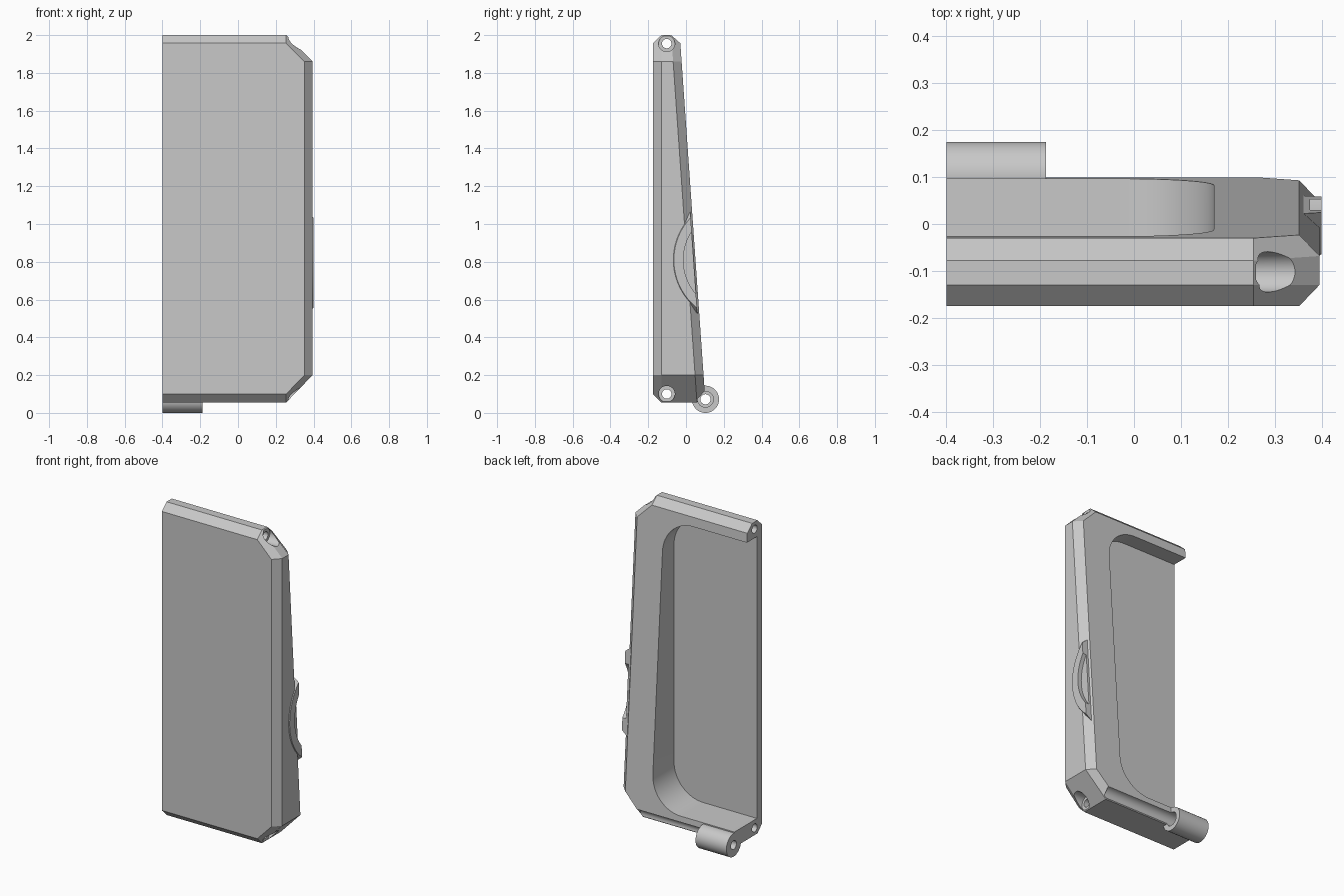
import bpy, bmesh, math
from mathutils import Matrix, Vector

if "Cube" in bpy.data.objects:
    bpy.data.objects.remove(bpy.data.objects["Cube"], do_unlink=True)

grey = bpy.data.materials.new("plain_grey")
grey.use_nodes = True
COLOR = (0.58, 0.58, 0.58, 1)
grey.diffuse_color = COLOR
grey.node_tree.nodes["Principled BSDF"].inputs["Base Color"].default_value = COLOR


def finish(name, bm):
    bmesh.ops.recalc_face_normals(bm, faces=bm.faces[:])
    mesh = bpy.data.meshes.new(name)
    bm.to_mesh(mesh)
    bm.free()
    mesh.materials.append(grey)
    obj = bpy.data.objects.new(name, mesh)
    bpy.context.collection.objects.link(obj)
    return obj


def hull(name, points):
    bm = bmesh.new()
    for p in points:
        bm.verts.new(p)
    bmesh.ops.convex_hull(bm, input=bm.verts[:])
    bmesh.ops.dissolve_limit(bm, angle_limit=0.01, verts=bm.verts[:], edges=bm.edges[:])
    return finish(name, bm)


def rod(name, x0, x1, y, z, r0, r1=None, sides=48):
    """Round bar along x from x0 to x1."""
    bm = bmesh.new()
    place = Matrix.Translation(((x0 + x1) / 2, y, z)) @ Matrix.Rotation(math.pi / 2, 4, 'Y')
    bmesh.ops.create_cone(bm, cap_ends=True, segments=sides, radius1=r0,
                          radius2=r1 or r0, depth=x1 - x0, matrix=place)
    return finish(name, bm)


def combine(target, tool, operation):
    mod = target.modifiers.new("combine", 'BOOLEAN')
    mod.operation = operation
    mod.solver = 'EXACT'
    mod.object = tool
    tool.hide_render = True
    bpy.context.view_layer.objects.active = target
    bpy.ops.object.modifier_apply(modifier=mod.name)
    bpy.data.objects.remove(tool, do_unlink=True)


def back(z):
    """Depth of the sloping rear face at height z."""
    return 0.1 - 0.07 * (z - 0.1)


# Chamfered shell with a sloping rear
LEFT, BEVEL = -0.4, 0.045
outer = [(LEFT, 0.055), (0.255, 0.055), (0.395, 0.2), (0.395, 1.86), (0.255, 2), (LEFT, 2)]
inner = [(LEFT, 0.1), (0.255, 0.1), (0.352, 0.2), (0.352, 1.86), (0.255, 1.957), (LEFT, 1.957)]
points = [(x, -0.175, z) for x, z in inner] + [(x, back(z), z) for x, z in inner]
points += [(x, -0.13, z) for x, z in outer] + [(x, back(z) - BEVEL, z) for x, z in outer]
shell = hull("half_shell", points)

# Rounded pocket open to the rear and to the flat side
low, high, side, radius = 0.15, 1.9, 0.17, 0.2
outline = [(-0.6, low)]
for cz, start in ((low + radius, -90), (high - radius, 0)):
    for i in range(17):
        a = math.radians(start + 90 * i / 16)
        outline.append((side - radius + radius * math.cos(a), cz + radius * math.sin(a)))
outline.append((-0.6, high))
bm = bmesh.new()
face = bm.faces.new([bm.verts.new((x, -0.125, z)) for x, z in outline])
new = bmesh.ops.extrude_face_region(bm, geom=[face])["geom"]
bmesh.ops.translate(bm, vec=Vector((0, 0.5, 0)),
                    verts=[v for v in new if isinstance(v, bmesh.types.BMVert)])
combine(shell, finish("pocket_cutter", bm), 'DIFFERENCE')

# Hinge barrel on the lower rear edge
HY, HZ = 0.103, 0.072
combine(shell, rod("hinge_barrel", LEFT, -0.188, HY, HZ, 0.072), 'UNION')

# Crescent grip on the side edge
GY, GZ = 0.262, 0.81
grip = rod("grip", 0.345, 0.4, GY, GZ, 0.36, 0.326, 128)
block = hull("grip_trim", [(x, y, z) for x in (0.3, 0.5) for z in (0.3, 1.4)
                           for y in (-0.5, back(z) - 0.01)])
combine(grip, block, 'INTERSECT')
combine(shell, grip, 'UNION')
combine(shell, rod("grip_recess", 0.375, 0.5, GY, GZ, 0.276, None, 128), 'DIFFERENCE')

# Pin holes, wider at the cut corners
for z in (0.1, 1.955):
    combine(shell, rod("pin_hole", -0.6, 0.6, -0.102, z, 0.025, None, 32), 'DIFFERENCE')
    combine(shell, rod("pin_counterbore", 0.26, 0.6, -0.102, z, 0.043), 'DIFFERENCE')

# Hinge bore and the groove running on from it
combine(shell, rod("hinge_bore", -0.6, 0, HY, HZ, 0.027, None, 32), 'DIFFERENCE')
combine(shell, rod("hinge_groove", -0.25, 0.27, HY, HZ, 0.042), 'DIFFERENCE')

# Smooth the round parts and keep the facets crisp
bpy.ops.object.select_all(action='DESELECT')
shell.select_set(True)
bpy.context.view_layer.objects.active = shell
bpy.ops.object.shade_smooth_by_angle(angle=math.radians(20))
